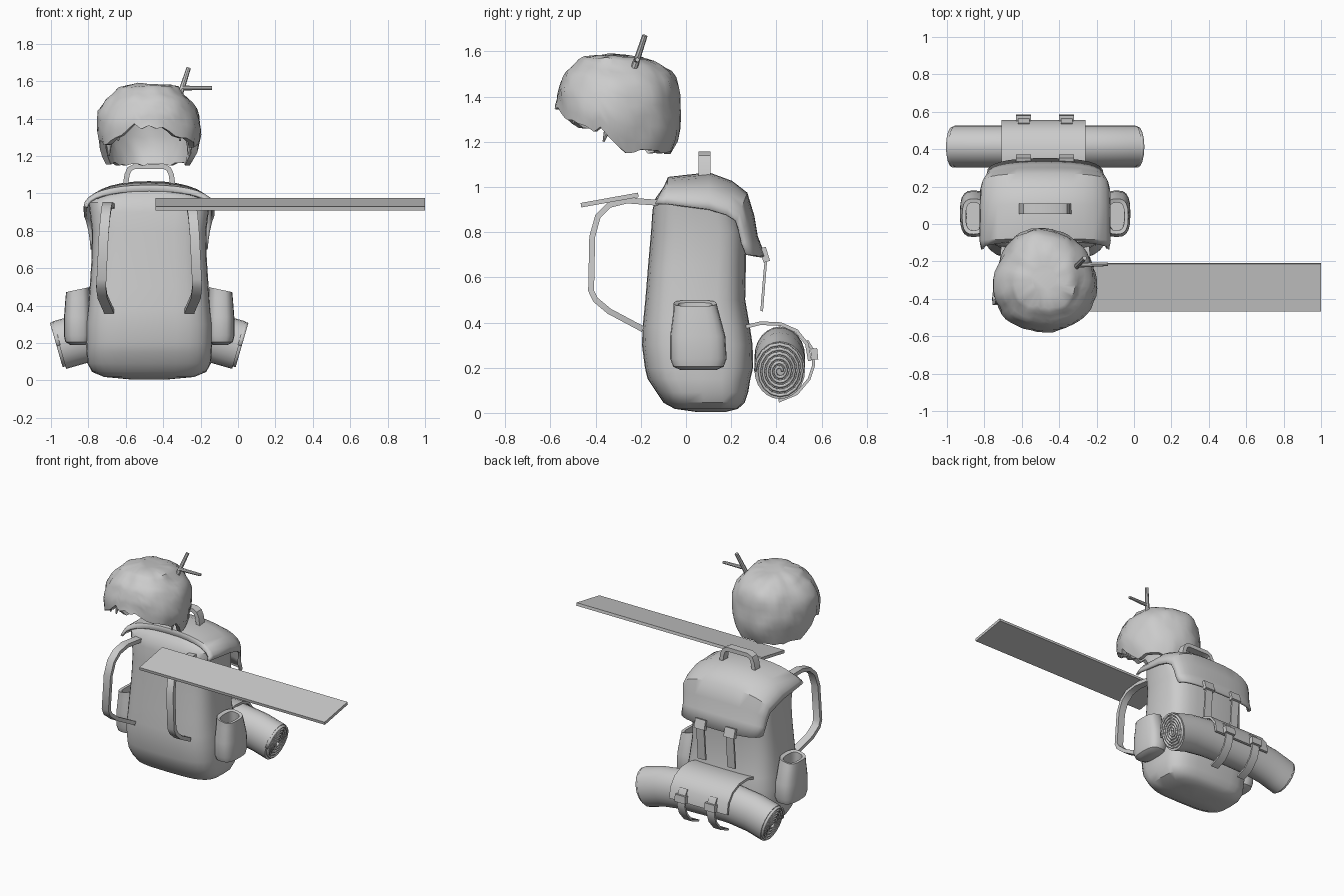
import bpy, bmesh, math, random
from mathutils import Vector, noise

if "Cube" in bpy.data.objects:
    bpy.data.objects.remove(bpy.data.objects["Cube"])

random.seed(4)
CX = -0.475  # backpack centre line


def lerp_table(table, t):
    for (a, va), (b, vb) in zip(table, table[1:]):
        if t <= b:
            return va + (vb - va) * max(0, (t - a) / (b - a))
    return table[-1][1]


def loft(name, rings, closed=True, caps=True, thick=0, angle=38):
    bm = bmesh.new()
    rows = [[bm.verts.new(p) for p in ring] for ring in rings]
    n = len(rows[0])
    for a, b in zip(rows, rows[1:]):
        for i in range(n if closed else n - 1):
            j = (i + 1) % n
            bm.faces.new((a[i], a[j], b[j], b[i]))
    if caps:
        bm.faces.new(rows[0])
        bm.faces.new(rows[-1])
    bmesh.ops.recalc_face_normals(bm, faces=bm.faces)
    me = bpy.data.meshes.new(name)
    bm.to_mesh(me)
    bm.free()
    ob = bpy.data.objects.new(name, me)
    bpy.context.collection.objects.link(ob)
    bpy.ops.object.select_all(action='DESELECT')
    ob.select_set(True)
    bpy.context.view_layer.objects.active = ob
    bpy.ops.object.shade_smooth_by_angle(angle=math.radians(angle))
    if thick:
        m = ob.modifiers.new("thickness", 'SOLIDIFY')
        m.thickness, m.offset = thick, 0
    return ob


def spow(v, p):
    return math.copysign(abs(v) ** p, v)


def oval(cx, cy, z, hx, hy, n=28, p=0.55):
    return [(cx + hx * spow(math.cos(a), p), cy + hy * spow(math.sin(a), p), z)
            for a in (2 * math.pi * i / n for i in range(n))]


def ribbon(name, path, width, thick, axis=(1, 0, 0)):
    pts, ax, rings = [Vector(p) for p in path], Vector(axis), []
    for i, p in enumerate(pts):
        tan = pts[min(i + 1, len(pts) - 1)] - pts[max(i - 1, 0)]
        nor = tan.cross(ax).normalized() * thick / 2
        w = ax * width / 2
        rings.append([p - w - nor, p + w - nor, p + w + nor, p - w + nor])
    return loft(name, rings)


def box(name, loc, size, rot=0):
    bpy.ops.mesh.primitive_cube_add(size=1, location=loc, rotation=(rot, 0, 0))
    ob = bpy.context.object
    ob.name, ob.scale = name, size
    return ob


def stick(name, a, b, r, tip=0.75):
    a, b = Vector(a), Vector(b)
    bpy.ops.mesh.primitive_cone_add(vertices=8, radius1=r, radius2=r * tip, depth=(b - a).length,
                                    location=(a + b) / 2)
    ob = bpy.context.object
    ob.name = name
    ob.rotation_euler = (b - a).to_track_quat('Z', 'Y').to_euler()


# Pack body: z, half width, front y, back y
body = [(0.005, 0.10, 0.04, 0.18), (0.018, 0.24, -0.05, 0.23), (0.045, 0.305, -0.10, 0.26),
        (0.09, 0.33, -0.13, 0.275), (0.15, 0.335, -0.17, 0.285), (0.20, 0.338, -0.182, 0.297),
        (0.30, 0.338, -0.195, 0.295), (0.38, 0.328, -0.192, 0.283), (0.50, 0.318, -0.18, 0.262),
        (0.65, 0.308, -0.168, 0.265), (0.80, 0.306, -0.155, 0.265), (0.90, 0.318, -0.148, 0.235),
        (0.95, 0.325, -0.135, 0.215), (0.985, 0.28, -0.11, 0.19), (1.015, 0.18, -0.085, 0.16)]
loft("pack_body", [oval(CX, (f + b) / 2, z, hw, (b - f) / 2) for z, hw, f, b in body])

# Lid draped over the top: centre y, z, side y, z, half width
lid = [(-0.085, 1.01, -0.135, 0.925, 0.335), (-0.075, 1.038, -0.09, 0.925, 0.343),
       (0.10, 1.057, 0.10, 0.90, 0.342), (0.20, 1.02, 0.18, 0.875, 0.34),
       (0.265, 0.97, 0.22, 0.85, 0.33), (0.295, 0.87, 0.235, 0.80, 0.318),
       (0.31, 0.78, 0.245, 0.75, 0.31), (0.345, 0.69, 0.265, 0.70, 0.305)]
rows = []
for n, (y, z, sy, sz, hw) in enumerate(lid):
    row = []
    for i in range(-8, 9):
        a = i / 8 * math.pi / 2
        k = 1 - max(math.cos(a), 0) ** (0.75 if n > 3 else 0.9)
        row.append((CX + hw * spow(math.sin(a), 0.8 if n > 3 else 0.88),
                    y + (sy - y) * k, z + (sz - z) * k))
    rows.append(row)
loft("lid", rows, closed=False, caps=False, thick=0.016)

# Carry handle
arch = [(-0.128, 1.035), (-0.118, 1.10), (-0.105, 1.13), (-0.08, 1.143)]
arch += [(-x, z) for x, z in reversed(arch)]
ribbon("carry_handle", [(CX + x, 0.082, z) for x, z in arch], 0.055, 0.028, (0, 1, 0))

# Parts that repeat on the left and right
strap = [(0.21, -0.12, 0.93), (0.222, -0.26, 0.94), (0.228, -0.34, 0.92), (0.235, -0.39, 0.87),
         (0.243, -0.415, 0.78), (0.255, -0.42, 0.54), (0.257, -0.40, 0.50),
         (0.25, -0.34, 0.45), (0.215, -0.19, 0.37)]
pocket = [(0.19, 0.04, 0.08, 0.055), (0.205, 0.066, 0.112, 0.055), (0.24, 0.074, 0.125, 0.055),
          (0.34, 0.073, 0.122, 0.052), (0.44, 0.066, 0.102, 0.045), (0.485, 0.062, 0.095, 0.04),
          (0.48, 0.042, 0.075, 0.04), (0.36, 0.04, 0.08, 0.045)]
for s, side in ((-1, "left"), (1, "right")):
    ribbon(side + "_shoulder_strap", [(CX + s * x, y, z) for x, y, z in strap], 0.052, 0.026)
    # pocket rims slope down away from the pack
    loft(side + "_side_pocket",
         [[(x, y, zz - max(0, zz - 0.4) * 2.5 * (abs(x - CX) - 0.382))
           for x, y, zz in oval(CX + s * 0.382, cy, z, hx, hy, 20, 0.7)] for z, hx, hy, cy in pocket])
    x = CX + s * 0.115
    ribbon(side + "_lid_strap", [(x, 0.31, 0.74), (x, 0.355, 0.69), (x, 0.347, 0.60), (x, 0.335, 0.45)],
           0.06, 0.012)
    box(side + "_lid_buckle", (x, 0.348, 0.70), (0.08, 0.03, 0.065), 0.3)
    roll_path = [(0.535, 0.32), (0.56, 0.28), (0.565, 0.21), (0.545, 0.15), (0.49, 0.085), (0.41, 0.052)]
    ribbon(side + "_roll_strap", [(x, y, z) for y, z in roll_path], 0.06, 0.013)
    box(side + "_roll_buckle", (x, 0.568, 0.26), (0.08, 0.03, 0.05), 0.1)

# Bedroll drooping at both ends
RY, RZ, ROLL_Y = 0.112, 0.132, 0.415


def roll_point(t, a, r):
    droop = lerp_table([(0, 0.25), (0.2, 0.245), (0.35, 0.225), (0.485, 0.187), (0.6, 0.15)], abs(t))
    tilt = math.copysign(lerp_table([(0, 0), (0.2, 0.08), (0.485, 0.28)], abs(t)), t)
    h = RZ * r * math.sin(a)
    return (CX + t - h * math.sin(tilt) * -1, ROLL_Y + RY * r * math.cos(a), droop + h * math.cos(tilt))


ts = [-0.48, -0.42, -0.35, -0.28, -0.2, -0.1, 0, 0.1, 0.2, 0.28, 0.35, 0.42, 0.48]
loft("bedroll", [[roll_point(t, 2 * math.pi * i / 24, 1) for i in range(24)] for t in ts])
for s, side in ((-1, "left"), (1, "right")):
    spiral = [(2 * math.pi * i / 16, 0.1 + 0.87 * i / 88) for i in range(89)]
    loft(side + "_roll_spiral", [[roll_point(s * t, a, r) for a, r in spiral] for t in (0.475, 0.495)],
         closed=False, caps=False, thick=0.011)
cover = [(0.26, 0.38), (0.33, 0.397), (0.42, 0.393), (0.49, 0.362), (0.535, 0.305), (0.548, 0.23)]
ribbon("bedroll_cover", [(CX - 0.008, y, z) for y, z in cover], 0.45, 0.016)

# Flat plank
box("plank", (0.28, -0.338, 0.942), (1.44, 0.258, 0.02), math.atan2(0.045, 0.25))

# Hair shell: hollow, open at the front and underneath, with uneven tufts
N = 48
edge = [(0, 1.38), (25, 1.35), (45, 1.28), (62, 1.26), (78, 1.27), (86, 1.21), (95, 1.16), (180, 1.155)]
profile = [(1.13, 0.83), (1.22, 0.95), (1.33, 1), (1.42, 0.97), (1.5, 0.85), (1.57, 0.55), (1.59, 0.06)]
jag = [random.uniform(-0.03, 0.02) for _ in range(N)]
rings = []
LEV = 13
for inner in (False, True):
    levels = range(LEV) if not inner else range(LEV - 1, -1, -1)
    for k in levels:
        s, ring = k / (LEV - 1), []
        for i in range(N):
            a = 2 * math.pi * i / N
            deg = math.degrees(a if a <= math.pi else 2 * math.pi - a)
            low = lerp_table(edge, deg) + jag[i] * (1 if deg < 90 else 0.4)
            z = 1.588 - (1.588 - low) * (0.015 + 0.985 * s ** 1.6)
            r = lerp_table(profile, z)
            p = Vector((r * math.sin(a), r * math.cos(a), z * 3.5))
            bump = 0.07 * noise.noise(p * 1.9) + 0.035 * noise.noise(p * 5)
            r *= 1 + bump + random.uniform(-0.008, 0.008)
            z += 0.25 * bump * (1 - s)
            if inner:
                r, z = r * 0.88, z - 0.04 * (1 - s)
            wide = 0.275 + 0.012 * math.cos(a) if deg < 90 else 0.275 + 0.03 * math.cos(a)
            ring.append((-0.478 + wide * r * spow(math.sin(a), 0.95),
                         -0.30 - 0.28 * r * spow(math.cos(a), 0.92), z))
        rings.append(ring)
loft("hair", rings, angle=45)

# Hair locks hanging at the side edges
for s in (-1, 1):
    for x, y, z in ((0.215, -0.365, 1.20), (0.165, -0.50, 1.28)):
        stick("hair_lock", (CX + s * x, y + 0.03, z + 0.10), (CX + s * x, y, z), 0.022, 0.2)

# Forked twig in the hair
stick("twig", (-0.325, -0.245, 1.48), (-0.264, -0.182, 1.67), 0.016)
stick("twig_branch", (-0.30, -0.22, 1.563), (-0.14, -0.215, 1.563), 0.013)
